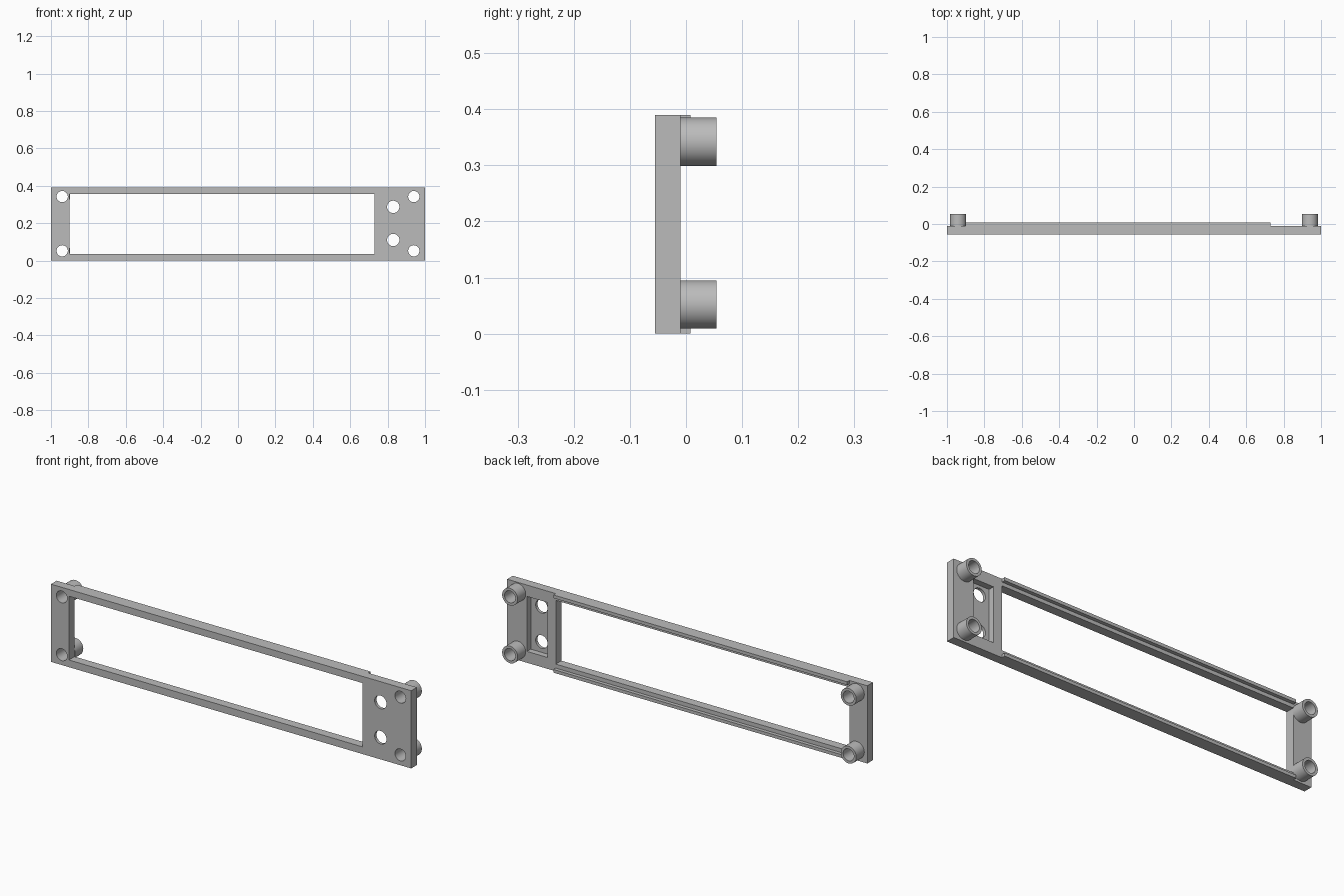
import bpy, math

cube = bpy.data.objects.get("Cube")
if cube:
    bpy.data.objects.remove(cube, do_unlink=True)

grey = bpy.data.materials.new("plain grey")
grey.use_nodes = True
colour = (0.5, 0.5, 0.5, 1)
grey.diffuse_color = colour
grey.node_tree.nodes["Principled BSDF"].inputs["Base Color"].default_value = colour

HEIGHT = 0.39
FRONT, BACK = -0.055, -0.01      # plate faces
RAIL_BACK, BOSS_BACK = 0.008, 0.054
OPEN_X = (-0.9, 0.73)            # display opening
SCREWS = [(x, z) for x in (-0.94, 0.94) for z in (0.052, 0.342)]


def box(name, xs, ys, zs):
    bpy.ops.mesh.primitive_cube_add(
        size=1, location=[sum(r) / 2 for r in (xs, ys, zs)])
    ob = bpy.context.object
    ob.name = name
    ob.scale = [r[1] - r[0] for r in (xs, ys, zs)]
    bpy.ops.object.transform_apply(location=True, rotation=False, scale=True)
    ob.data.materials.append(grey)
    return ob


def rod(name, x, z, radius, ys):
    bpy.ops.mesh.primitive_cylinder_add(
        vertices=48, radius=radius, depth=ys[1] - ys[0],
        location=(x, sum(ys) / 2, z), rotation=(math.pi / 2, 0, 0))
    ob = bpy.context.object
    ob.name = name
    bpy.ops.object.transform_apply(location=True, rotation=True, scale=True)
    ob.data.materials.append(grey)
    return ob


def cut(target, cutter):
    cutter.hide_render = True
    mod = target.modifiers.new("cut", 'BOOLEAN')
    mod.operation = 'DIFFERENCE'
    mod.solver = 'EXACT'
    mod.object = cutter
    bpy.context.view_layer.objects.active = target
    bpy.ops.object.modifier_apply(modifier=mod.name)
    bpy.data.objects.remove(cutter, do_unlink=True)


def smooth(ob):
    bpy.ops.object.select_all(action='DESELECT')
    ob.select_set(True)
    bpy.context.view_layer.objects.active = ob
    bpy.ops.object.shade_smooth_by_angle(angle=math.radians(30))


# Face plate with display opening and a pocket behind the button holes
plate = box("face_plate", (-1, 1), (FRONT, BACK), (0, HEIGHT))
cut(plate, box("opening_cutter", OPEN_X, (-0.2, 0.2), (0.036, 0.356)))
cut(plate, box("pocket_cutter", (0.777, 0.89), (-0.04, 0.1), (0.057, 0.333)))
for z in (0.11, 0.287):
    cut(plate, rod("button_hole_cutter", 0.83, z, 0.033, (-0.2, 0.2)))
for x, z in SCREWS:
    cut(plate, rod("screw_hole_cutter", x, z, 0.03, (-0.2, 0.2)))
smooth(plate)

# Thin rails along the outer edges of the back
for name, zs in (("bottom_rail", (0, 0.016)),
                 ("top_rail", (HEIGHT - 0.016, HEIGHT))):
    box(name, OPEN_X, (BACK, RAIL_BACK), zs)

# Hollow screw bosses in the four corners
for x, z in SCREWS:
    side = "left" if x > 0 else "right"
    level = "upper" if z > HEIGHT / 2 else "lower"
    boss = rod(f"{level}_{side}_screw_boss", x, z, 0.043, (BACK, BOSS_BACK))
    cut(boss, rod("bore_cutter", x, z, 0.03, (-0.2, 0.2)))
    smooth(boss)
